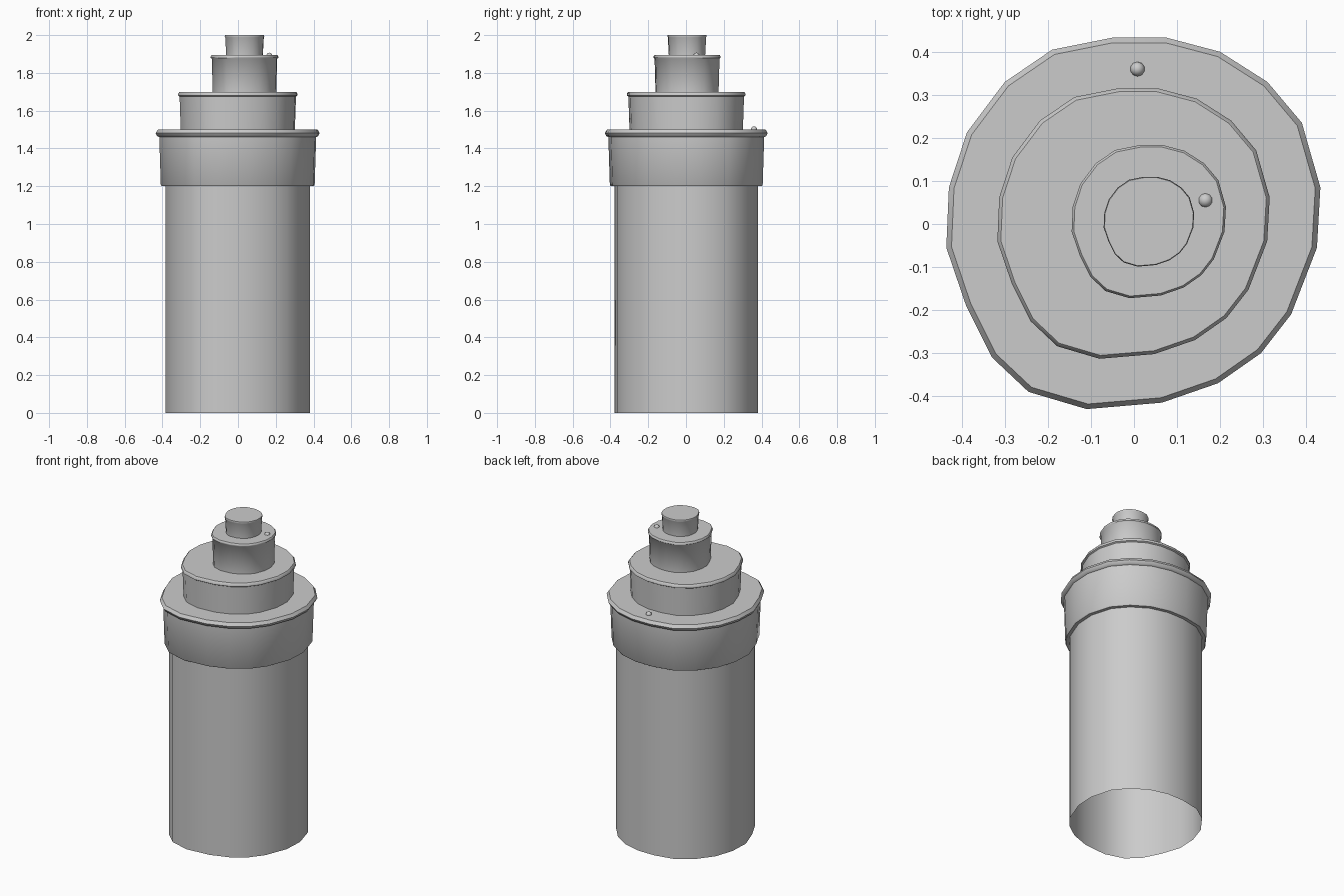
import bpy, bmesh, math

if "Cube" in bpy.data.objects:
    bpy.data.objects.remove(bpy.data.objects["Cube"])

# Hand-drawn, slightly irregular 20-sided outline (as seen from above)
OUTLINE = [(-0.05, 0.433), (0.075, 0.433), (0.20, 0.40), (0.31, 0.33), (0.39, 0.235),
           (0.433, 0.085), (0.425, -0.055), (0.365, -0.21), (0.295, -0.30), (0.195, -0.37),
           (0.065, -0.415), (-0.11, -0.43), (-0.245, -0.39), (-0.33, -0.31), (-0.39, -0.19),
           (-0.436, -0.055), (-0.43, 0.085), (-0.388, 0.213), (-0.30, 0.33), (-0.19, 0.405)]
R = 0.434

# Profile rings: (radius, height, x offset, y offset)
INNER = (0.035, 0.005)
PROFILE = [
    # trunk, open underneath
    (0.382, 0.0, 0, 0), (0.382, 1.2, 0, 0),
    # wide collar with rolled rim
    (0.402, 1.2, 0, 0), (0.407, 1.207, 0, 0), (0.415, 1.46, 0, 0), (0.426, 1.465, 0, 0),
    (0.434, 1.481, 0, 0), (0.422, 1.5, 0, 0),
    # second tier
    (0.302, 1.5, 0, 0), (0.308, 1.675, 0, 0), (0.316, 1.68, 0, 0), (0.316, 1.69, 0, 0),
    (0.308, 1.7, 0, 0),
    # third tier, off centre
    (0.168, 1.7, *INNER), (0.173, 1.875, *INNER), (0.179, 1.88, *INNER), (0.179, 1.887, *INNER),
    (0.174, 1.894, *INNER),
    # top tier
    (0.097, 1.894, *INNER), (0.102, 1.988, *INNER), (0.105, 1.993, *INNER), (0.103, 2.0, *INNER),
]


def finish(bm, name, angle):
    mesh = bpy.data.meshes.new(name)
    bm.to_mesh(mesh)
    bm.free()
    obj = bpy.data.objects.new(name, mesh)
    bpy.context.collection.objects.link(obj)
    bpy.ops.object.select_all(action='DESELECT')
    obj.select_set(True)
    bpy.context.view_layer.objects.active = obj
    bpy.ops.object.shade_smooth_by_angle(angle=math.radians(angle))
    return obj


# Stepped tower: one lofted shell with a closed top
bm = bmesh.new()
rings = [[bm.verts.new((x * r / R + ox, y * r / R + oy, z)) for x, y in OUTLINE]
         for r, z, ox, oy in PROFILE]
n = len(OUTLINE)
for low, high in zip(rings, rings[1:]):
    for i in range(n):
        j = (i + 1) % n
        bm.faces.new((low[j], low[i], high[i], high[j]))
bm.faces.new(rings[-1][::-1])
finish(bm, "stepped_tower", 50)

# Small round studs resting on the ledges
for name, loc in (("collar_stud", (0.008, 0.36, 1.5)), ("upper_stud", (0.166, 0.055, 1.89))):
    bm = bmesh.new()
    bmesh.ops.create_uvsphere(bm, u_segments=10, v_segments=8, radius=0.017)
    finish(bm, name, 60).location = loc
